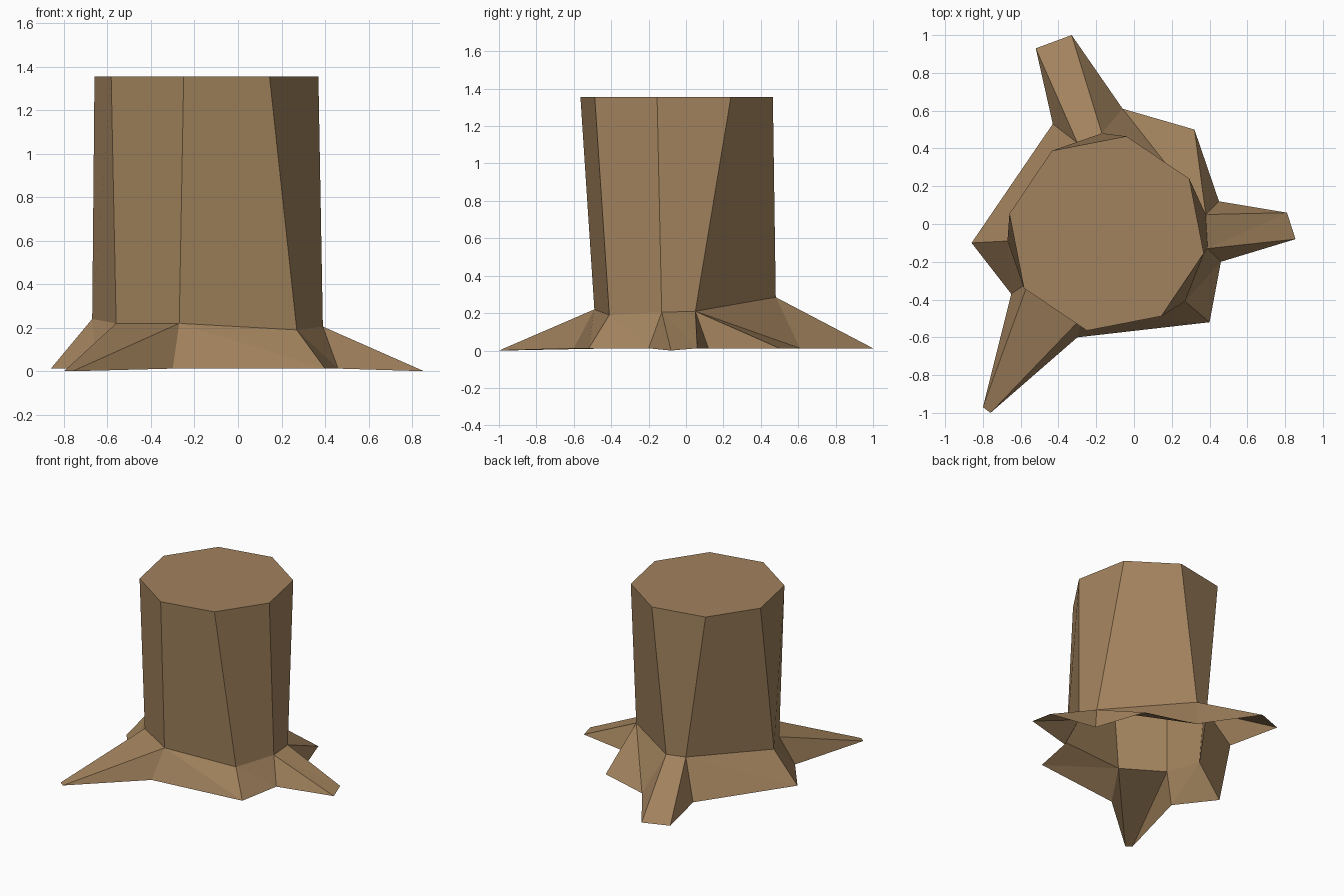
import bpy
import bmesh
from math import cos, sin, radians
from mathutils import Vector

default_cube = bpy.data.objects.get("Cube")
if default_cube:
    bpy.data.objects.remove(default_cube, do_unlink=True)

SIDES = 8
TOP_HEIGHT = 1.355
GROUND = 0.012


def make_material(name, colour):
    material = bpy.data.materials.new(name)
    material.use_nodes = True
    material.diffuse_color = colour
    shader = material.node_tree.nodes["Principled BSDF"]
    shader.inputs["Base Color"].default_value = colour
    shader.inputs["Roughness"].default_value = 0.9
    return material


wood = make_material("brown wood", (0.36, 0.225, 0.11, 1))

# Each collar corner carries the ground points of the roots spreading from it,
# counter-clockwise: (collar corner, [ground points])
root_fans = [
    ((0.38, 0.05, 0.21), [(0.81, 0.06), (0.45, 0.12), (0.32, 0.50)]),
    ((-0.17, 0.48, 0.285), [(-0.06, 0.61), (-0.33, 1.0)]),
    ((-0.30, 0.43, 0.28), [(-0.52, 0.93), (-0.43, 0.53)]),
    ((-0.67, -0.09, 0.24), [(-0.86, -0.10)]),
    ((-0.56, -0.31, 0.22), [(-0.65, -0.37), (-0.80, -0.97)]),
    ((-0.27, -0.49, 0.22), [(-0.76, -1.0), (-0.30, -0.60)]),
    ((0.27, -0.41, 0.19), [(0.40, -0.52)]),
    ((0.39, -0.13, 0.205), [(0.46, -0.20), (0.855, -0.08)]),
]


def ground_height(point):
    # The far tips of the roots rest on the ground
    return 0.0 if Vector(point).length > 0.8 and point[1] < 0 < abs(point[0]) - 0.7 \
        and point[0] != -0.86 else GROUND


bm = bmesh.new()

# Rim of the sawn top: a regular octagon set off centre
axis = Vector((-0.145, -0.05, TOP_HEIGHT))
rim = []
for i in range(SIDES):
    angle = radians(33.5 + i * 360 / SIDES)
    rim.append(bm.verts.new(axis + 0.525 * Vector((cos(angle), sin(angle), 0))))

collar = [bm.verts.new(corner) for corner, _ in root_fans]
fans = [[bm.verts.new((*p, ground_height(p))) for p in points]
        for _, points in root_fans]

# Sawn top; the underside stays open
bm.faces.new(rim)

for i in range(SIDES):
    j = (i + 1) % SIDES
    # Trunk side
    bm.faces.new((collar[i], collar[j], rim[j], rim[i]))
    # Root sides fanning out from one collar corner
    for a, b in zip(fans[i], fans[i][1:]):
        bm.faces.new((collar[i], a, b))
    # Root ridge or flare reaching to the next collar corner
    bm.faces.new((collar[i], fans[i][-1], fans[j][0]))
    bm.faces.new((collar[i], fans[j][0], collar[j]))

bm.normal_update()
mesh = bpy.data.meshes.new("tree_stump")
bm.to_mesh(mesh)
bm.free()
mesh.materials.append(wood)

stump = bpy.data.objects.new("tree_stump", mesh)
bpy.context.scene.collection.objects.link(stump)
